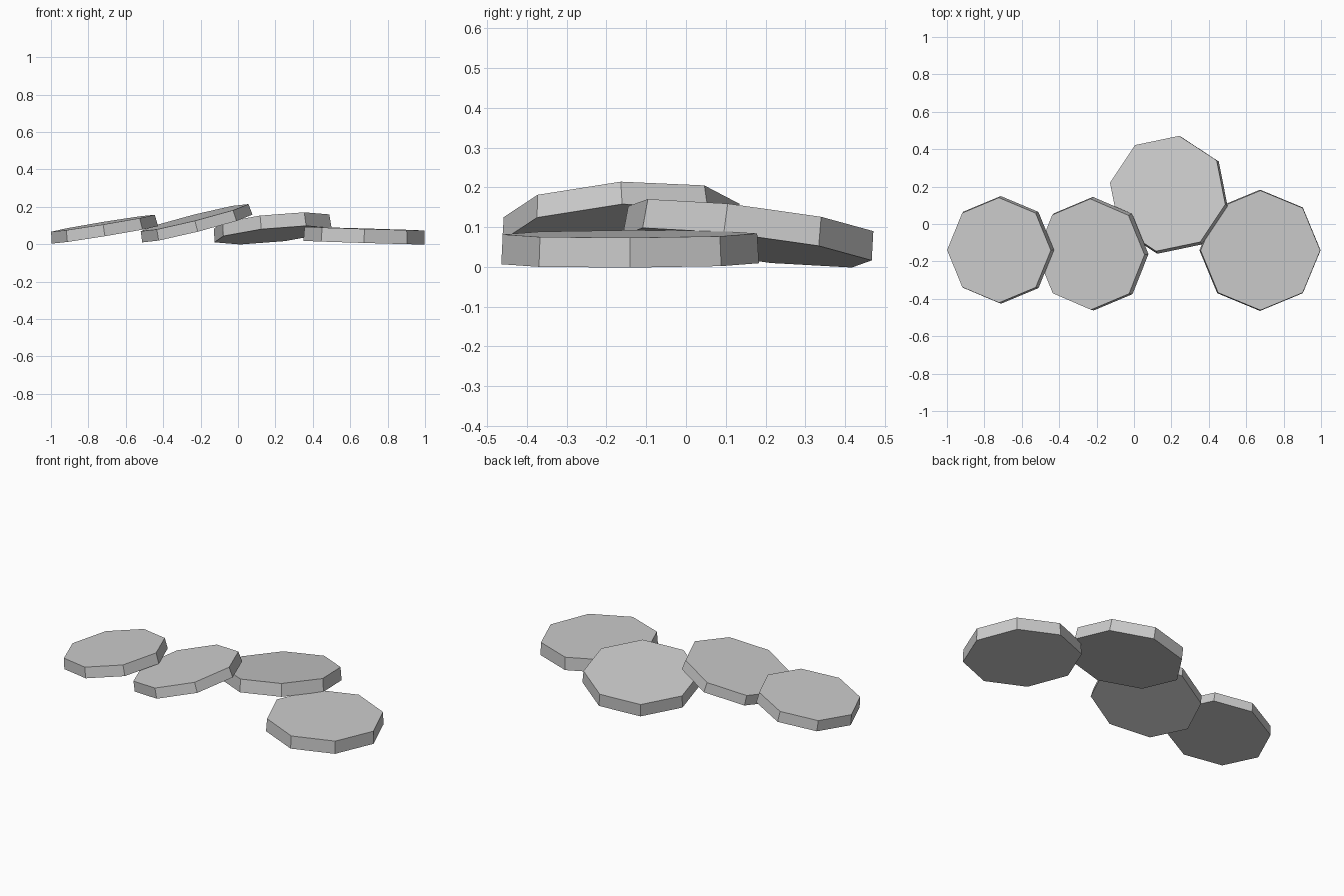
import bpy
import math
from mathutils import Vector, Quaternion

if "Cube" in bpy.data.objects:
    bpy.data.objects.remove(bpy.data.objects["Cube"])


def tilted_slab(name, top_centre, r_top, r_bottom, thick, slope_x, slope_y, turn=0.0):
    """Eight-sided slab, slightly wider at the bottom, tilted to the given slopes."""
    up = Vector((-slope_x, -slope_y, 1)).normalized()
    bpy.ops.mesh.primitive_cone_add(vertices=8, radius1=r_bottom, radius2=r_top, depth=thick)
    ob = bpy.context.object
    ob.name = name
    ob.rotation_mode = 'QUATERNION'
    tilt = Vector((0, 0, 1)).rotation_difference(up)
    ob.rotation_quaternion = tilt @ Quaternion((0, 0, 1), math.radians(turn))
    ob.location = Vector(top_centre) - up * (thick / 2)
    return ob


# four stepping stones, leaning on one another from left to right
tilted_slab("left_stone", (-0.722, -0.14, 0.112), 0.281, 0.288, 0.063, 0.164, 0.025)
tilted_slab("middle_stone", (-0.232, -0.162, 0.142), 0.297, 0.304, 0.060, 0.252, 0.058)
tilted_slab("back_stone", (0.18, 0.163, 0.1215), 0.316, 0.321, 0.074, 0.100, -0.122, -11)
tilted_slab("right_stone", (0.676, -0.141, 0.083), 0.320, 0.324, 0.075, -0.030, 0.004)
